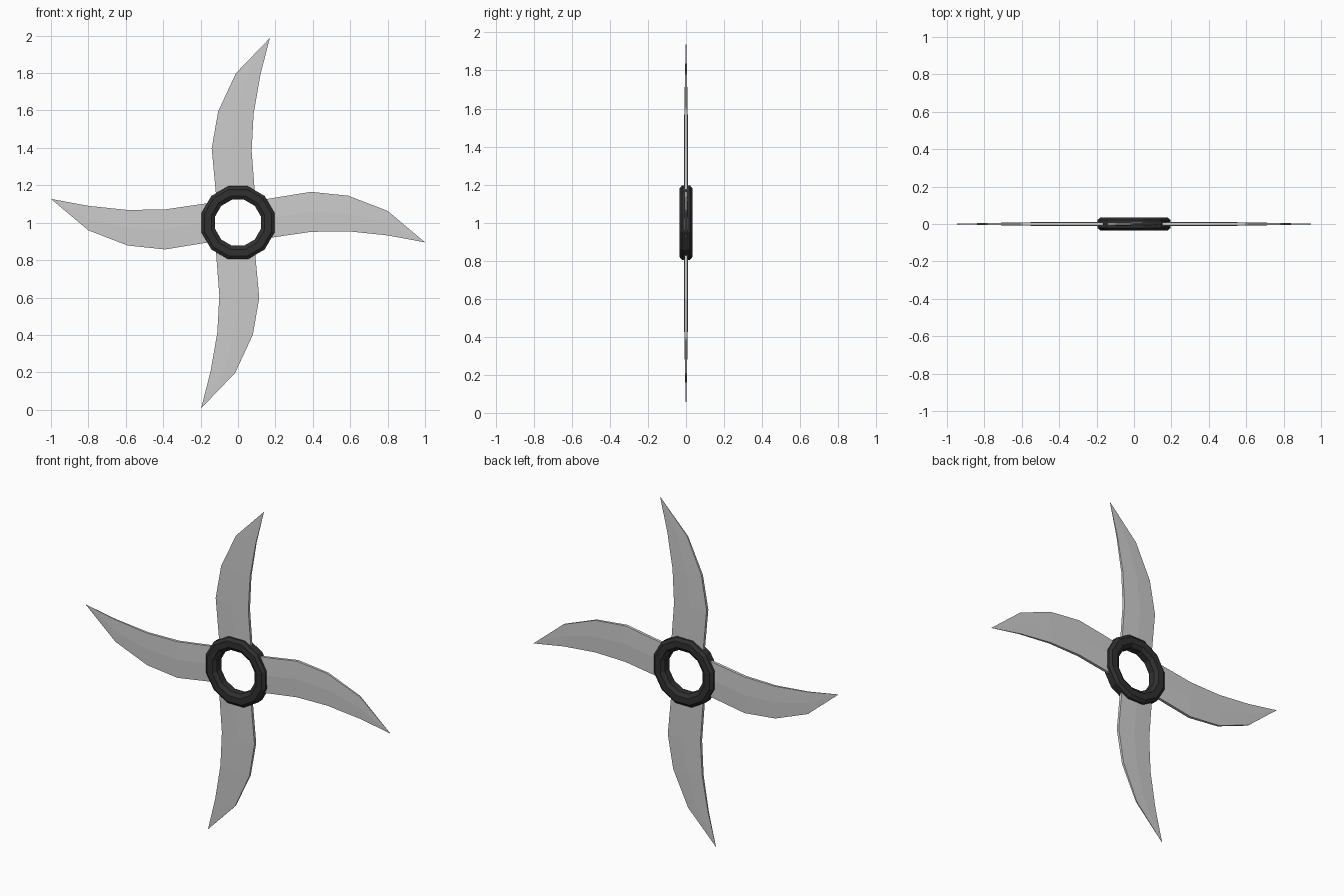
import bpy, bmesh
from math import sin, cos, pi, radians

if "Cube" in bpy.data.objects:
    bpy.data.objects.remove(bpy.data.objects["Cube"])


def make_object(name, bm, color=None):
    bmesh.ops.recalc_face_normals(bm, faces=bm.faces[:])
    mesh = bpy.data.meshes.new(name)
    bm.to_mesh(mesh)
    bm.free()
    obj = bpy.data.objects.new(name, mesh)
    bpy.context.collection.objects.link(obj)
    if color:
        mat = bpy.data.materials.new(name + "_paint")
        mat.diffuse_color = color
        mat.use_nodes = True
        mat.node_tree.nodes["Principled BSDF"].inputs["Base Color"].default_value = mat.diffuse_color
        mesh.materials.append(mat)
    return obj


def bridge_loops(bm, loops):
    for a, b in zip(loops, loops[1:]):
        n = len(a)
        for i in range(n):
            j = (i + 1) % n
            bm.faces.new((a[i], a[j], b[j], b[i]))


# Hub ring: chamfered section turned around the y axis
def hub_ring(sides=12):
    section = [(0.202, -0.022), (0.185, -0.035), (0.148, -0.035), (0.127, -0.02),
               (0.127, 0.02), (0.148, 0.035), (0.185, 0.035), (0.202, 0.022)]
    bm = bmesh.new()
    loops = []
    for i in range(sides):
        a = 2 * pi * (i + 0.5) / sides
        loops.append([bm.verts.new((r * cos(a), y, 1 + r * sin(a))) for r, y in section])
    bridge_loops(bm, loops + loops[:1])
    make_object("hub_ring", bm, (0.03, 0.03, 0.03, 1))


# Blade stations: distance out, leading edge, trailing edge, half thickness
STATIONS = [(0.15, 0.115, -0.095, 0.011),
            (0.39, 0.154, -0.060, 0.011),
            (0.59, 0.133, -0.057, 0.009),
            (0.80, 0.052, -0.079, 0.005)]
TIP = (1.0, -0.116)


def blade(name, angle, cx, cz):
    ca, sa = cos(radians(angle)), sin(radians(angle))
    bm = bmesh.new()

    def vert(r, t, y):
        return bm.verts.new((cx + r * ca - t * sa, y, cz + r * sa + t * ca))

    loops = []
    for r, lead, trail, h in STATIONS:
        mid = (lead + trail) / 2
        e = h * 0.75
        loops.append([vert(r, lead, -e), vert(r, mid, -h), vert(r, trail, -e),
                      vert(r, trail, e), vert(r, mid, h), vert(r, lead, e)])
    bridge_loops(bm, loops)
    bm.faces.new(loops[0])
    # Pointed tip
    tip = vert(*TIP, 0)
    last = loops[-1]
    for i in range(6):
        bm.faces.new((last[i], last[(i + 1) % 6], tip))
    make_object(name, bm)


hub_ring()
blade("blade_right", 0, 0, 1.011)
blade("blade_left", 180, 0, 1.011)
blade("blade_top", 86.1, -0.0135, 0.9975)
blade("blade_bottom", 266.1, -0.0135, 0.9975)
